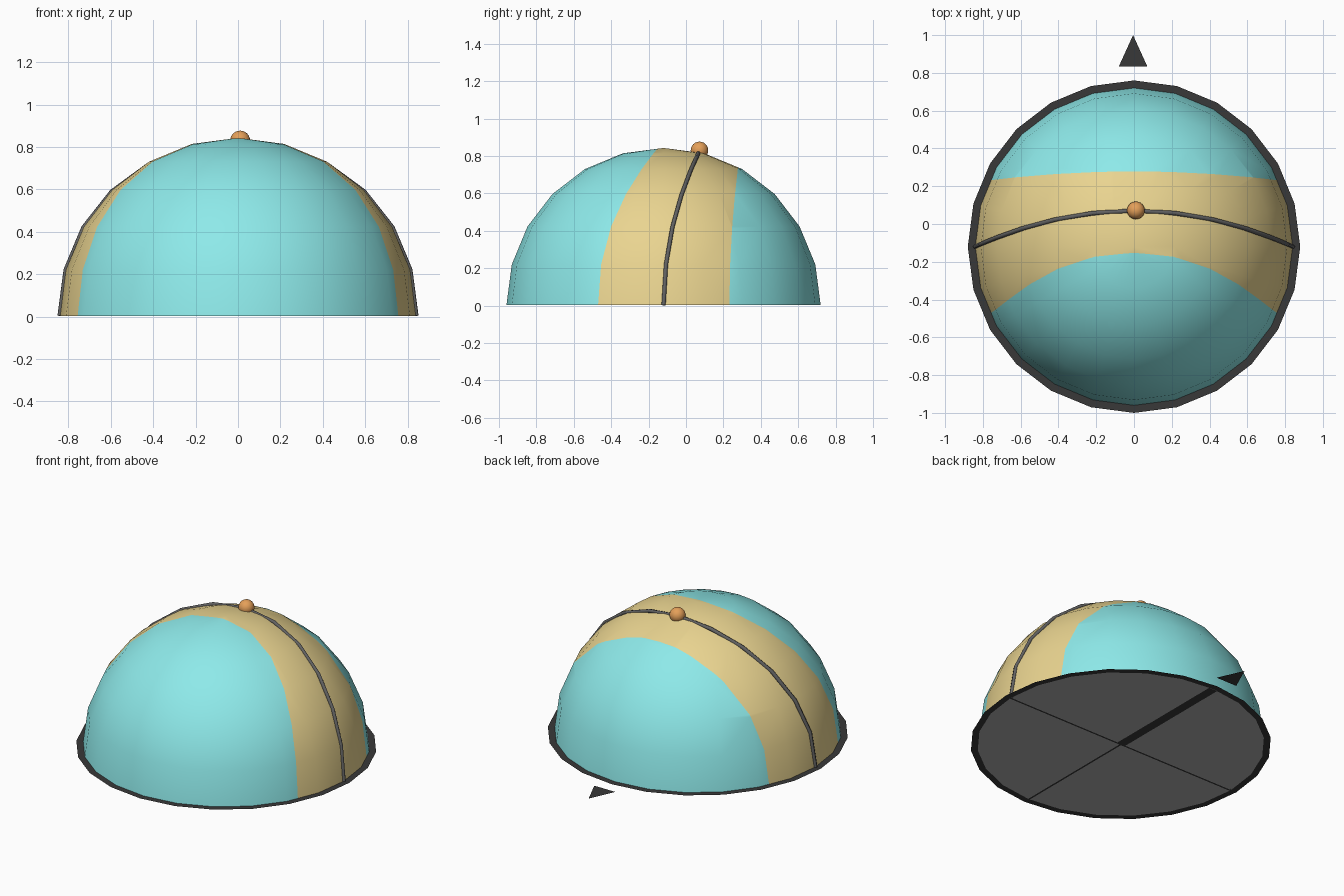
import bpy, bmesh, math

if "Cube" in bpy.data.objects:
    bpy.data.objects.remove(bpy.data.objects["Cube"])

CY, R, RIM = -0.12, 0.84, 0.88
BASE = 0.003


def material(name, r, g, b):
    m = bpy.data.materials.new(name)
    m.diffuse_color = (r, g, b, 1)
    m.use_nodes = True
    m.node_tree.nodes["Principled BSDF"].inputs["Base Color"].default_value = m.diffuse_color
    return m


TEAL = material("sky_teal", 0.27, 0.82, 0.82)
TAN = material("band_tan", 0.82, 0.66, 0.28)
DARK = material("rim_dark", 0.04, 0.04, 0.04)
GREY = material("floor_grey", 0.42, 0.42, 0.42)
PATH = material("path_grey", 0.12, 0.12, 0.12)
ORANGE = material("sun_orange", 0.78, 0.35, 0.10)


def add(name, bm, mats, loc=(0, 0, 0), smooth=False):
    for f in bm.faces:
        f.smooth = smooth
    me = bpy.data.meshes.new(name)
    bm.to_mesh(me)
    bm.free()
    for m in mats:
        me.materials.append(m)
    ob = bpy.data.objects.new(name, me)
    ob.location = loc
    bpy.context.collection.objects.link(ob)
    return ob


def flat(name, pts, mat, z=0.0):
    bm = bmesh.new()
    bm.faces.new([bm.verts.new((x, y, z)) for x, y in pts])
    return add(name, bm, [mat], (0, CY, 0))


def circle(r):
    return [(r * math.sin(math.radians(15 * i)), r * math.cos(math.radians(15 * i)))
            for i in range(24)]


# Limits of the seasonal band: positive on the band side
def south_limit(co):
    return co.y + 0.35 - 0.32 * (max(co.z, 0) / R) ** 2.2


def north_limit(co):
    return 0.352 + 0.06 * (max(co.z, 0) / R) ** 2 - co.y


def cut(bm, fn):
    """Split the faces along fn = 0."""
    new = set()
    for e in list(bm.edges):
        a, b = e.verts
        fa, fb = fn(a.co), fn(b.co)
        if fa * fb < 0:
            new.add(bmesh.utils.edge_split(e, a, fa / (fa - fb))[1])
    for f in list(bm.faces):
        hit = [v for v in f.verts if v in new]
        if len(hit) == 2:
            bmesh.utils.face_split(f, hit[0], hit[1])


# Sky dome with the coloured band
bm = bmesh.new()
bmesh.ops.create_uvsphere(bm, u_segments=24, v_segments=12, radius=R)
bmesh.ops.delete(bm, geom=[v for v in bm.verts if v.co.z < -0.01], context='VERTS')
cut(bm, south_limit)
cut(bm, north_limit)
for f in bm.faces:
    c = f.calc_center_median()
    f.material_index = int(south_limit(c) > 0 and north_limit(c) > 0)
add("sky_dome", bm, [TEAL, TAN], (0, CY, BASE), smooth=True)

# Ground disc and its dark rim
flat("ground_disc", circle(R), GREY, BASE)
bm = bmesh.new()
inner = [bm.verts.new((x, y, 0)) for x, y in circle(R)]
outer = [bm.verts.new((x, y, 0)) for x, y in circle(RIM)]
for i in range(24):
    j = (i + 1) % 24
    bm.faces.new((inner[i], inner[j], outer[j], outer[i]))
add("ground_rim", bm, [DARK], (0, CY, BASE))


# Compass lines under the disc
def bar(name, x0, x1, y0, y1):
    flat(name, [(x0, y0), (x1, y0), (x1, y1), (x0, y1)], DARK)


bar("east_west_line", -R, R, -0.006, 0.006)
bar("south_line", -0.006, 0.006, -R, 0)
bar("north_line", -0.03, 0.03, 0, R)

# Plain pointer marking north
flat("north_pointer", [(-0.08, 0.955), (0.07, 0.955), (-0.005, 1.12)], DARK, BASE)

# Sun path tube
cu = bpy.data.curves.new("sun_path", 'CURVE')
cu.dimensions = '3D'
cu.bevel_depth = 0.012
cu.bevel_resolution = 1
cu.use_fill_caps = True
sp = cu.splines.new('POLY')
sp.points.add(12)
for i, p in enumerate(sp.points):
    t = math.radians(15 * i)
    x, y = R * math.cos(t), 0.19 * math.sin(t) ** 2
    p.co = (x, y, math.sqrt(max(R * R - x * x - y * y, 0)), 1)
cu.materials.append(PATH)
path = bpy.data.objects.new("sun_path", cu)
path.location = (0, CY, BASE)
bpy.context.collection.objects.link(path)

# Sun ball
bm = bmesh.new()
bmesh.ops.create_uvsphere(bm, u_segments=24, v_segments=12, radius=0.047)
add("sun", bm, [ORANGE], (0.01, 0.072, 0.83), smooth=True)
